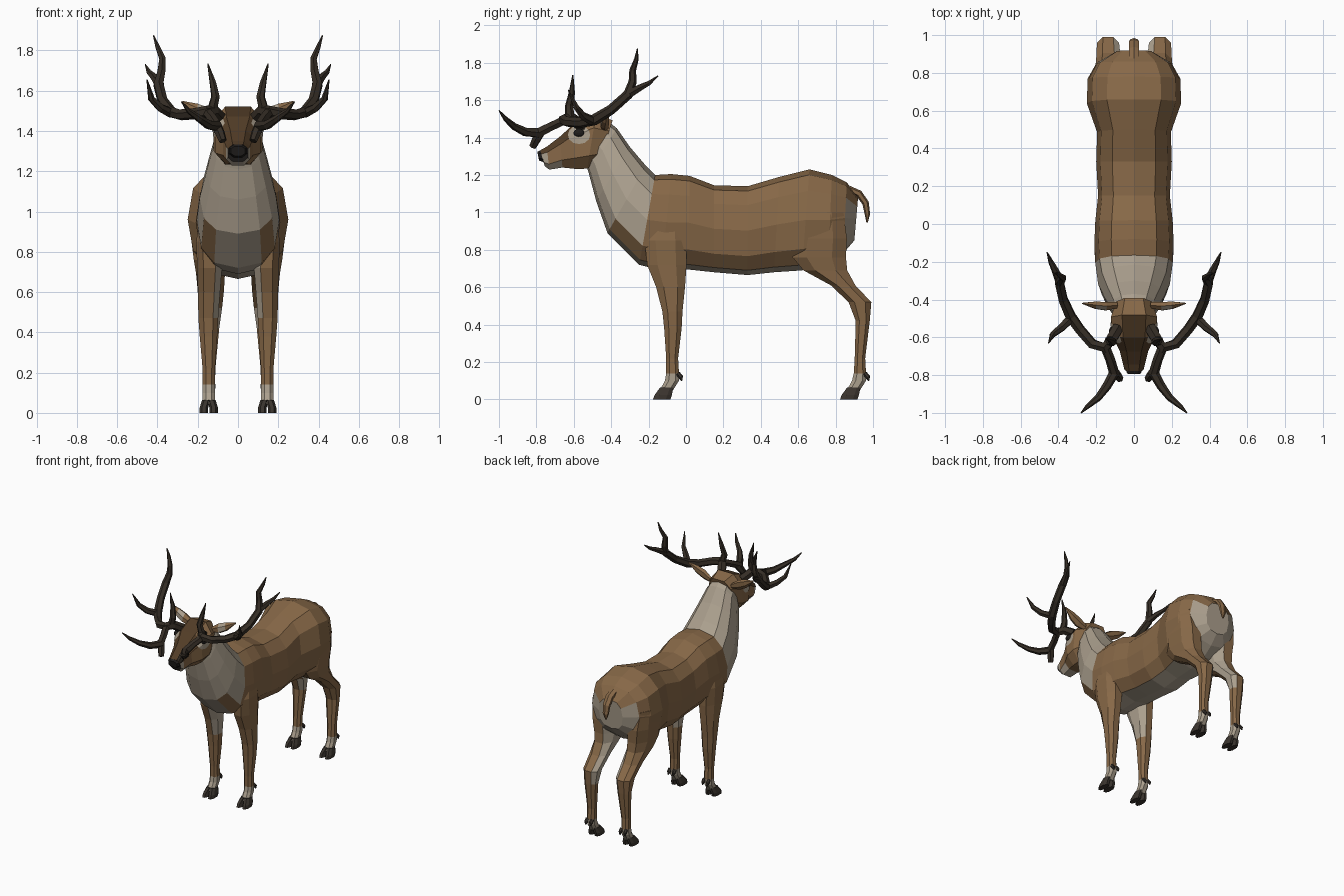
import bpy, bmesh, math
from mathutils import Vector as V
from mathutils.bvhtree import BVHTree


def material(name, rgb):
    m = bpy.data.materials.new(name)
    m.diffuse_color = (*rgb, 1)
    return m


MATS = [material("brown coat", (0.245, 0.140, 0.064)),
        material("pale fur", (0.41, 0.35, 0.27)),
        material("dark face", (0.085, 0.046, 0.020)),
        material("antler horn", (0.036, 0.027, 0.019)),
        material("hoof horn", (0.042, 0.034, 0.027)),
        material("nose and eye black", (0.015, 0.013, 0.012))]
COAT, PALE, FACE, ANTLER, HOOF, BLACK = range(6)


def oval(c, u, v, n, p=1.0):
    """Ring of n points around c, squarer when p is below 1."""
    out = []
    for k in range(n):
        a = 2 * math.pi * (k + 0.5 * (n == 8)) / n
        s, t = math.sin(a), math.cos(a)
        out.append(c + u * math.copysign(abs(s) ** p, s) + v * math.copysign(abs(t) ** p, t))
    return out


def add_loft(bm, rings, rule):
    """Skin the rings, close both ends, colour by rule(strip, centre, normal)."""
    vs = [[bm.verts.new(p) for p in r] for r in rings]
    n, made = len(rings[0]), []
    for i in range(len(vs) - 1):
        for j in range(n):
            k = (j + 1) % n
            made.append((bm.faces.new((vs[i][j], vs[i][k], vs[i + 1][k], vs[i + 1][j])), i))
    made.append((bm.faces.new(vs[0]), 0))
    made.append((bm.faces.new(vs[-1]), len(vs) - 1))
    bmesh.ops.recalc_face_normals(bm, faces=[f for f, _ in made])
    for f, i in made:
        f.material_index = rule(i, f.calc_center_median(), f.normal)


def finish(bm, name, mirror=False):
    me = bpy.data.meshes.new(name)
    bm.to_mesh(me)
    for m in MATS:
        me.materials.append(m)
    ob = bpy.data.objects.new(name, me)
    bpy.context.collection.objects.link(ob)
    if mirror:
        mod = ob.modifiers.new("mirror", 'MIRROR')
        mod.use_mirror_merge = False
    bm.free()
    return ob


def spine_rings(rows, n, p):
    """Each row: top y, top z, bottom y, bottom z, half width."""
    out = []
    for yt, zt, yb, zb, w in rows:
        top, bot = V((0, yt, zt)), V((0, yb, zb))
        out.append(oval((top + bot) / 2, V((w, 0, 0)), (top - bot) / 2, n, p))
    return out


def leg_rings(rows, n=8, p=0.85):
    """Each row: z, front y, back y, inner x, outer x."""
    return [oval(V(((a + b) / 2, (f + k) / 2, z)), V(((b - a) / 2, 0, 0)),
                 V((0, (k - f) / 2, 0)), n, p) for z, f, k, a, b in rows]


def tube_rings(pts, n=6, flat=1.0):
    """Each point: x, y, z, radius."""
    P = [V(q[:3]) for q in pts]
    u, out = V((0.3, 0.5, 0.8)), []
    if flat != 1.0:
        u = V((1, 0, 0))
    for i, q in enumerate(pts):
        d = (P[min(i + 1, len(P) - 1)] - P[max(i - 1, 0)]).normalized()
        u = (u - d * u.dot(d)).normalized()
        out.append(oval(P[i], u * q[3], d.cross(u) * q[3] * flat, n))
    return out


def plain(col):
    return lambda i, c, n: col


# Body and neck, rump to throat
def body_rule(i, c, n):
    if i >= 9:
        return COAT if i == 9 and c.z < 0.87 and abs(c.x) > 0.13 else PALE
    if i == 0:
        return PALE if c.z < 1.06 else COAT
    if i == 1 and c.z < 0.9:
        return PALE
    return PALE if n.z < -0.72 else COAT


bm = bmesh.new()
add_loft(bm, spine_rings([
    (0.92, 1.08, 0.90, 0.85, 0.10), (0.86, 1.16, 0.84, 0.78, 0.20),
    (0.78, 1.20, 0.76, 0.72, 0.245), (0.66, 1.23, 0.62, 0.69, 0.25),
    (0.50, 1.19, 0.47, 0.68, 0.195), (0.33, 1.14, 0.33, 0.665, 0.20),
    (0.15, 1.145, 0.15, 0.68, 0.19), (0.02, 1.195, 0.01, 0.695, 0.205),
    (-0.08, 1.205, -0.13, 0.69, 0.21), (-0.165, 1.20, -0.25, 0.72, 0.205),
    (-0.215, 1.25, -0.42, 0.89, 0.19), (-0.30, 1.35, -0.48, 1.06, 0.155),
    (-0.37, 1.45, -0.52, 1.21, 0.12), (-0.42, 1.49, -0.53, 1.24, 0.10)], 12, 0.8), body_rule)
finish(bm, "body")


# Head
def head_rule(i, c, n):
    if i == 5:
        return BLACK
    if i >= 3 and n.z < 0.5 and (i == 4 or n.z < -0.5):
        return PALE
    return FACE if n.z > 0.35 and i >= 1 and abs(c.x) < 0.075 else COAT


bm = bmesh.new()
add_loft(bm, spine_rings([
    (-0.39, 1.50, -0.47, 1.25, 0.10), (-0.48, 1.53, -0.53, 1.225, 0.13),
    (-0.60, 1.48, -0.59, 1.225, 0.12), (-0.675, 1.41, -0.66, 1.235, 0.08),
    (-0.745, 1.355, -0.73, 1.225, 0.062), (-0.78, 1.335, -0.755, 1.245, 0.053)],
    8, 0.75), head_rule)
tree = BVHTree.FromBMesh(bm)
finish(bm, "head")

# Nose pad
bm = bmesh.new()
add_loft(bm, spine_rings([(-0.765, 1.342, -0.755, 1.265, 0.05),
                          (-0.795, 1.325, -0.785, 1.275, 0.038)], 8, 0.8), plain(BLACK))
finish(bm, "nose")


# Pale eye patches and eyes, laid onto the cheek
def cheek(y, z):
    hit = tree.ray_cast(V((1, y, z)), V((-1, 0, 0)))[0]
    return hit.x if hit else 0.08


EY, EZ = -0.572, 1.415
bm = bmesh.new()
mid = bm.verts.new((cheek(EY, EZ) + 0.005, EY, EZ))
rims = []
for r in (0.5, 1.0):
    rims.append([])
    for k in range(12):
        a = k * math.pi / 6
        y, z = EY + 0.06 * r * math.cos(a), EZ + 0.05 * r * math.sin(a)
        rims[-1].append(bm.verts.new((cheek(y, z) + 0.005, y, z)))
for k in range(12):
    m = (k + 1) % 12
    bm.faces.new((mid, rims[0][k], rims[0][m])).material_index = PALE
    bm.faces.new((rims[0][k], rims[1][k], rims[1][m], rims[0][m])).material_index = PALE
finish(bm, "eye_patch", True)

bm = bmesh.new()
bmesh.ops.create_icosphere(bm, subdivisions=2, radius=1)
bmesh.ops.scale(bm, vec=(0.016, 0.03, 0.022), verts=bm.verts)
bmesh.ops.translate(bm, vec=(cheek(EY, EZ + 0.01) + 0.003, EY, EZ + 0.01), verts=bm.verts)
for f in bm.faces:
    f.material_index = BLACK
finish(bm, "eye", True)

# Ears
bm = bmesh.new()
rings = [oval(V((x, y, z)), V((0, t, 0.3 * t)), V((-0.2 * h, 0, h)), 6) for x, y, z, t, h in (
    (0.09, -0.43, 1.455, 0.018, 0.02), (0.15, -0.435, 1.48, 0.026, 0.035),
    (0.205, -0.43, 1.505, 0.022, 0.03), (0.275, -0.42, 1.545, 0.003, 0.004))]
add_loft(bm, rings, lambda i, c, n: PALE if n.y < -0.6 and i == 1 else COAT)
finish(bm, "ear", True)

# Antlers: main beam with its tines
bm = bmesh.new()
for pts in (
    # beam up to the tall rear tip
    [(0.085, -0.55, 1.46, 0.034), (0.12, -0.61, 1.50, 0.032), (0.155, -0.655, 1.495, 0.030),
     (0.22, -0.635, 1.485, 0.028), (0.285, -0.56, 1.48, 0.028), (0.335, -0.49, 1.495, 0.030),
     (0.375, -0.40, 1.55, 0.027), (0.395, -0.31, 1.63, 0.027), (0.38, -0.285, 1.70, 0.022),
     (0.375, -0.285, 1.76, 0.018), (0.40, -0.265, 1.82, 0.012), (0.42, -0.26, 1.875, 0.003)],
    # rear fork
    [(0.39, -0.31, 1.63, 0.025), (0.415, -0.25, 1.665, 0.020), (0.44, -0.20, 1.69, 0.014),
     (0.46, -0.15, 1.73, 0.003)],
    # outer tine
    [(0.335, -0.50, 1.49, 0.026), (0.385, -0.55, 1.515, 0.022), (0.43, -0.585, 1.56, 0.017),
     (0.452, -0.63, 1.655, 0.003)],
    # brow tine, curving forward and out
    [(0.155, -0.645, 1.495, 0.026), (0.125, -0.72, 1.46, 0.026), (0.105, -0.79, 1.425, 0.029),
     (0.145, -0.86, 1.43, 0.024), (0.19, -0.92, 1.46, 0.019), (0.245, -0.965, 1.50, 0.013),
     (0.28, -1.0, 1.545, 0.003)],
    # short lower prong
    [(0.11, -0.775, 1.435, 0.027), (0.09, -0.80, 1.39, 0.025), (0.075, -0.82, 1.35, 0.020)],
    # upright inner tine
    [(0.13, -0.62, 1.50, 0.026), (0.112, -0.625, 1.57, 0.022), (0.125, -0.61, 1.64, 0.017),
     (0.15, -0.605, 1.735, 0.003)],
):
    add_loft(bm, tube_rings(pts), plain(ANTLER))
finish(bm, "antler", True)


# Legs, hooves and dewclaws
def leg_rule(i, c, n):
    if c.z < 0.135:
        return PALE
    return PALE if n.x < -0.6 and c.z > 0.45 else COAT


LEGS = {
    "front": [(0.98, -0.18, -0.02, 0.10, 0.19), (0.85, -0.23, 0.01, 0.09, 0.212),
              (0.72, -0.215, 0.01, 0.075, 0.207), (0.60, -0.165, 0.0, 0.085, 0.203),
              (0.47, -0.13, -0.015, 0.095, 0.20), (0.38, -0.12, -0.02, 0.10, 0.193),
              (0.22, -0.108, -0.04, 0.112, 0.178), (0.14, -0.108, -0.035, 0.112, 0.178),
              (0.10, -0.115, -0.035, 0.112, 0.178), (0.045, -0.145, -0.07, 0.112, 0.178)],
    "hind": [(1.00, 0.60, 0.85, 0.10, 0.243), (0.86, 0.57, 0.87, 0.06, 0.238),
             (0.76, 0.56, 0.865, 0.055, 0.225), (0.69, 0.62, 0.87, 0.06, 0.213),
             (0.61, 0.77, 0.91, 0.065, 0.205), (0.52, 0.865, 0.995, 0.075, 0.20),
             (0.42, 0.905, 0.985, 0.09, 0.19), (0.22, 0.90, 0.96, 0.11, 0.178),
             (0.14, 0.895, 0.965, 0.112, 0.178), (0.10, 0.885, 0.965, 0.112, 0.178),
             (0.045, 0.855, 0.93, 0.112, 0.178)],
}
for side, rows in LEGS.items():
    bm = bmesh.new()
    add_loft(bm, leg_rings(rows), leg_rule)
    finish(bm, side + "_leg", True)
    _, f, k, _, _ = rows[-1]
    bm = bmesh.new()
    for a, b in ((0.098, 0.143), (0.147, 0.192)):
        lean = 0.012 if a < 0.12 else -0.012
        add_loft(bm, leg_rings([(0.0, f - 0.035, k - 0.01, a, b),
                                (0.025, f - 0.025, k - 0.002, a, b),
                                (0.065, f + 0.005, k + 0.005, a + lean, b + lean)]), plain(HOOF))
    finish(bm, side + "_hoof", True)
    bm = bmesh.new()
    for x in (0.125, 0.165):
        add_loft(bm, tube_rings([(x, k + 0.025, 0.14, 0.013), (x, k + 0.042, 0.12, 0.013),
                                 (x, k + 0.048, 0.10, 0.004)]), plain(HOOF))
    finish(bm, side + "_dewclaw", True)

# Tail
bm = bmesh.new()
add_loft(bm, tube_rings([(0, 0.87, 1.125, 0.03), (0, 0.925, 1.10, 0.032), (0, 0.96, 1.05, 0.03),
                         (0, 0.97, 0.99, 0.024), (0, 0.968, 0.945, 0.006)], 6, 0.6), plain(COAT))
finish(bm, "tail")
